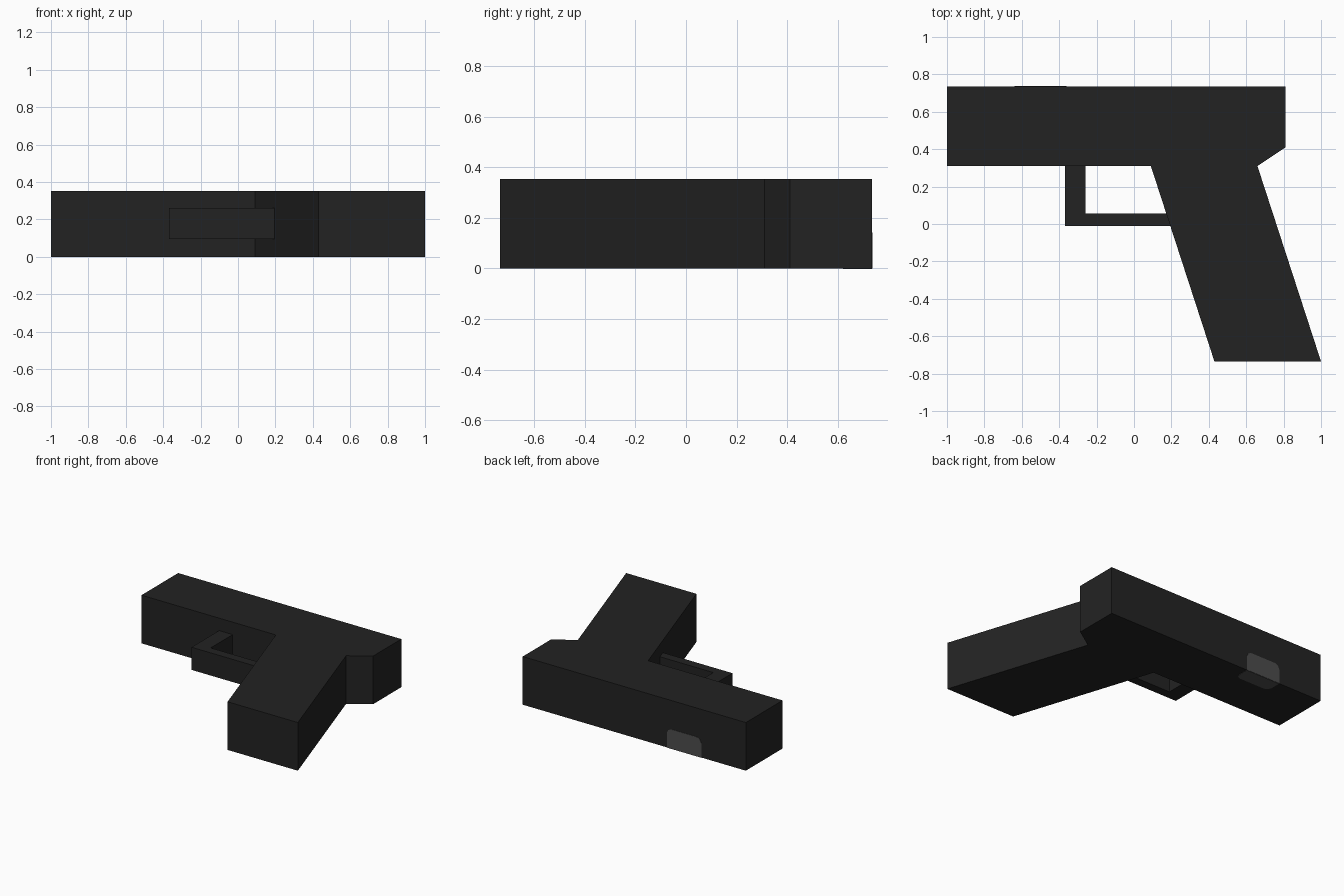
import bpy, bmesh
from mathutils import Matrix

if "Cube" in bpy.data.objects:
    bpy.data.objects.remove(bpy.data.objects["Cube"])

H = 0.353  # thickness of the body


def material(name, v):
    m = bpy.data.materials.new(name)
    m.diffuse_color = (v, v, v, 1)
    m.use_nodes = True
    m.node_tree.nodes["Principled BSDF"].inputs["Base Color"].default_value = m.diffuse_color
    return m


black = material("matte black", 0.0165)
grey = material("dark grey", 0.073)


def prism(name, outline, lo, hi, mat, matrix=Matrix()):
    """Extrude a flat outline from lo to hi, then place it with a matrix."""
    bm = bmesh.new()
    face = bm.faces.new([bm.verts.new((x, y, lo)) for x, y in outline])
    ext = bmesh.ops.extrude_face_region(bm, geom=[face])
    bmesh.ops.translate(bm, vec=(0, 0, hi - lo),
                        verts=[v for v in ext["geom"] if isinstance(v, bmesh.types.BMVert)])
    bm.transform(matrix)
    bmesh.ops.recalc_face_normals(bm, faces=bm.faces)
    me = bpy.data.meshes.new(name)
    bm.to_mesh(me)
    bm.free()
    me.materials.append(mat)
    ob = bpy.data.objects.new(name, me)
    bpy.context.collection.objects.link(ob)
    return ob


# Upper body and slanted handle in one silhouette
prism("body_and_handle", [(-1, .735), (-1, .31), (.09, .31), (.43, -.735), (1, -.735),
                          (.66, .31), (.81, .41), (.81, .735)], 0, H, black)

# L-shaped guard, its end buried in the handle
prism("guard", [(-.37, .32), (-.37, -.01), (.22, -.01), (.22, .055),
                (-.26, .055), (-.26, .32)], .096, .262, black)


# Grey port wrapping over the rear edge: one chamfered plate on each face
def port_outline(depth, c=.035):
    x0, x1 = -.64, -.36
    return [(x0, 0), (x1, 0), (x1, depth - c), (x1 - .012, depth - .012), (x1 - c, depth),
            (x0 + c, depth), (x0 + .012, depth - .012), (x0, depth - c)]


on_back = Matrix(((1, 0, 0, 0), (0, 0, 1, .735), (0, 1, 0, 0), (0, 0, 0, 1)))
on_bottom = Matrix(((1, 0, 0, 0), (0, -1, 0, .735), (0, 0, 1, 0), (0, 0, 0, 1)))
prism("port_back", port_outline(.142), -.003, .002, grey, on_back)
prism("port_bottom", port_outline(.115), -.002, .003, grey, on_bottom)
